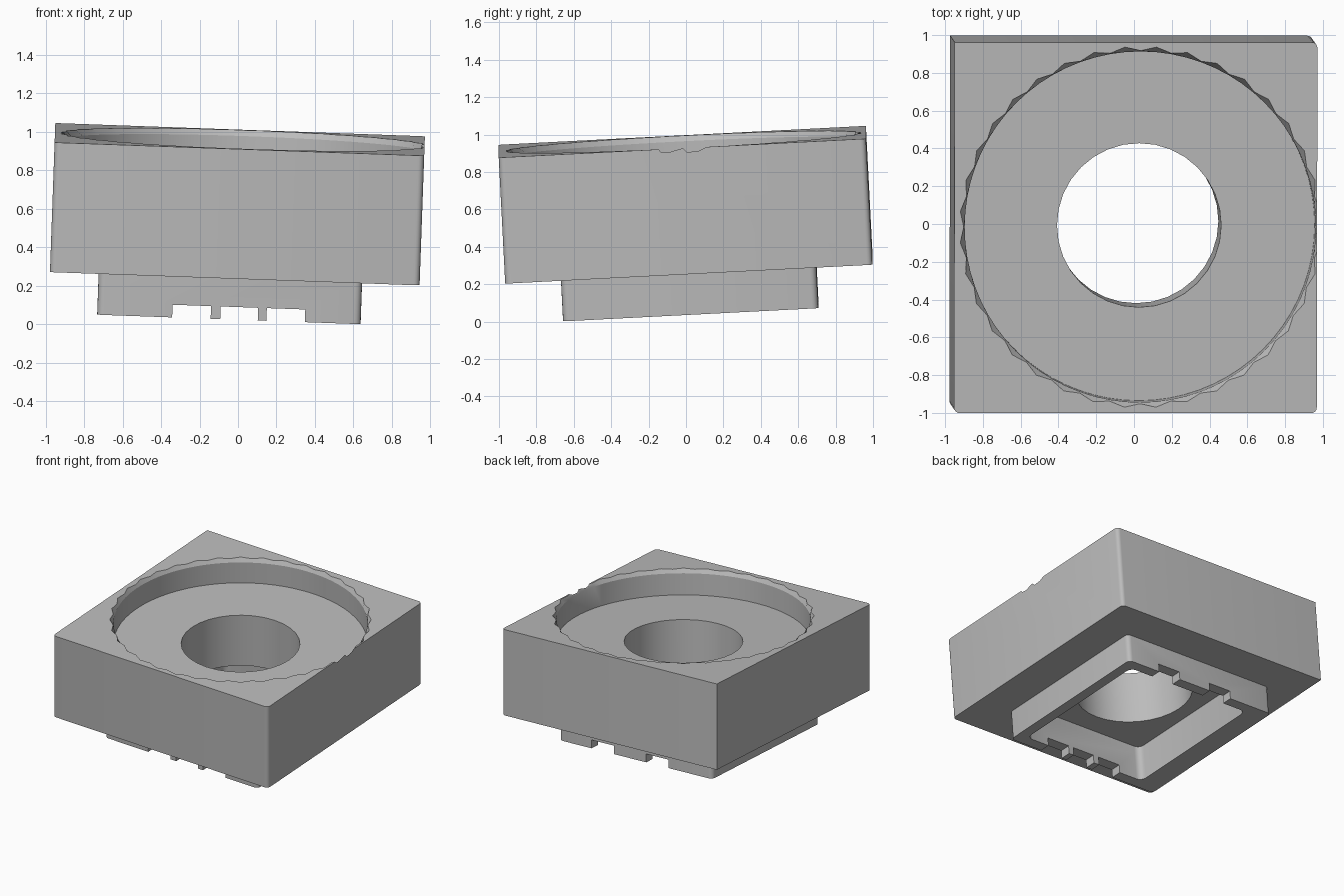
import bpy, bmesh, math
from mathutils import Matrix, Vector

old = bpy.data.objects.get("Cube")
if old:
    bpy.data.objects.remove(old, do_unlink=True)

grey = bpy.data.materials.new("plain grey")
grey.use_nodes = True
GREY = (0.5, 0.5, 0.5, 1)
grey.diffuse_color = GREY
grey.node_tree.nodes["Principled BSDF"].inputs["Base Color"].default_value = GREY

# The whole block leans slightly
TILT = (Matrix.Translation((-0.015, 0.015, 0.2875))
        @ Matrix.Rotation(math.radians(2.05), 4, 'Y')
        @ Matrix.Rotation(math.radians(2.95), 4, 'X'))
AXIS_X, AXIS_Y = 0.025, 0.003
TOP = 0.675
FOOT = -0.228


def make_object(name, bm):
    bmesh.ops.recalc_face_normals(bm, faces=bm.faces)
    mesh = bpy.data.meshes.new(name)
    bm.to_mesh(mesh)
    bm.free()
    mesh.materials.append(grey)
    ob = bpy.data.objects.new(name, mesh)
    ob.matrix_world = TILT
    bpy.context.collection.objects.link(ob)
    return ob


def box(name, lo, hi, bevels=()):
    """Box between two corners; bevels = (radius, rule on edge midpoint in -1..1)."""
    bm = bmesh.new()
    bmesh.ops.create_cube(bm, size=2)
    edges = {r: [e for e in bm.edges
                 if rule((e.verts[0].co + e.verts[1].co) / 2)] for r, rule in bevels}
    lo, hi = Vector(lo), Vector(hi)
    for v in bm.verts:
        v.co = Vector([(a + b) / 2 + c * (b - a) / 2 for a, b, c in zip(lo, hi, v.co)])
    for radius, group in edges.items():
        bmesh.ops.bevel(bm, geom=[e for e in group if e.is_valid], offset=radius,
                        segments=4, profile=0.5, affect='EDGES')
    return make_object(name, bm)


def lathe(name, rings, sides):
    """Closed stack of rings; each ring is (z, radius function of index)."""
    bm = bmesh.new()
    loops = []
    for z, radius in rings:
        loop = []
        for i in range(sides):
            a = math.tau * i / sides
            loop.append(bm.verts.new((AXIS_X + radius(i) * math.cos(a),
                                      AXIS_Y + radius(i) * math.sin(a), z)))
        loops.append(loop)
    for low, high in zip(loops, loops[1:]):
        for i in range(sides):
            j = (i + 1) % sides
            bm.faces.new((low[i], low[j], high[j], high[i]))
    bm.faces.new(loops[0])
    bm.faces.new(loops[-1])
    return make_object(name, bm)


def cut(target, cutter):
    cutter.hide_render = True
    mod = target.modifiers.new("cut", 'BOOLEAN')
    mod.operation = 'DIFFERENCE'
    mod.solver = 'EXACT'
    mod.object = cutter
    bpy.context.view_layer.update()
    bpy.context.view_layer.objects.active = target
    bpy.ops.object.modifier_apply(modifier=mod.name)
    bpy.data.objects.remove(cutter, do_unlink=True)


def upright(m):
    return abs(m.z) < 0.5


# Square block with three softened uprights and one softened top edge
block = box("block", (-0.961, -0.983, 0), (0.961, 0.983, TOP),
            [(0.03, lambda m: upright(m) and (m.x > 0 or m.y < 0)),
             (0.032, lambda m: m.x < -0.5 and m.z > 0.5)])

# Round recess whose rim is chipped into small saw teeth
def wall(i):
    return 0.93


def teeth(i):
    return 0.958 if i % 2 else 0.936


cut(block, lathe("recess_cutter",
                 [(0.475, wall), (TOP - 0.03, wall), (TOP, teeth), (TOP + 0.1, teeth)], 72))

# Through hole
cut(block, lathe("hole_cutter", [(-0.1, lambda i: 0.435), (TOP, lambda i: 0.435)], 32))

# Rounded pocket shared by the block's underside and the foot frame
def pocket():
    return box("pocket_cutter", (-0.53, -0.6, FOOT - 0.1), (0.578, 0.6, 0.055),
               [(0.05, upright)])


cut(block, pocket())

# Foot frame with notches: three at the front, two at the back
foot = box("foot_frame", (-0.708, -0.685, FOOT), (0.662, 0.682, 0), [(0.035, upright)])
cut(foot, pocket())
notches = [(-0.318, -0.118), (-0.068, 0.127), (0.172, 0.372)]
for side, spans in ((-1, notches), (1, notches[::2])):
    for x0, x1 in spans:
        ya, yb = sorted((side * 0.55, side * 0.8))
        cut(foot, box("notch_cutter", (x0, ya, FOOT - 0.1), (x1, yb, FOOT + 0.066)))

# Smooth rounds, sharp edges
for ob in (block, foot):
    bpy.ops.object.select_all(action='DESELECT')
    ob.select_set(True)
    bpy.context.view_layer.objects.active = ob
    bpy.ops.object.shade_smooth_by_angle(angle=math.radians(30))
